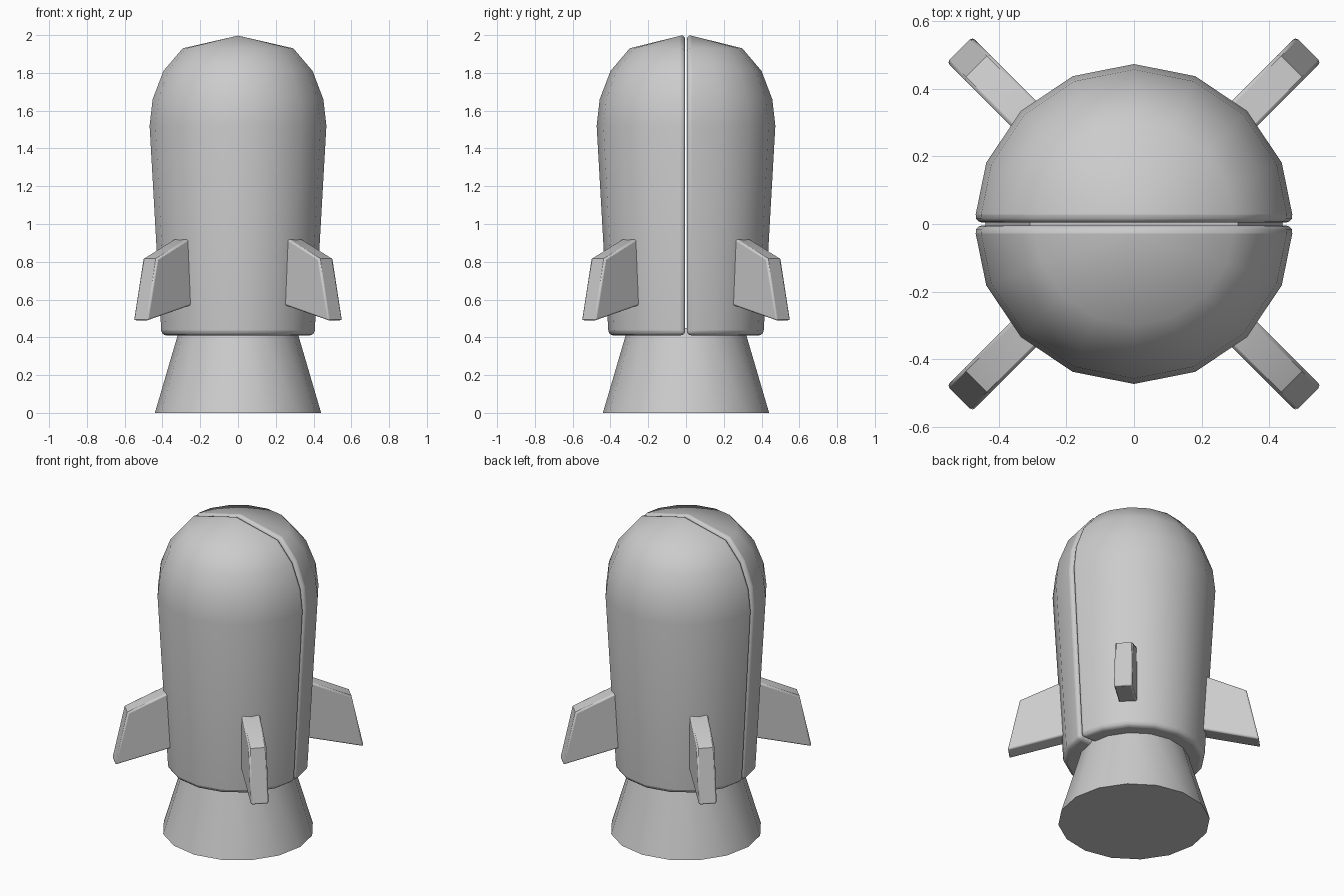
import bpy, bmesh, math
from mathutils import Matrix

if "Cube" in bpy.data.objects:
    bpy.data.objects.remove(bpy.data.objects["Cube"])


def make_object(name, bm, bevel=0.0, segments=1, smooth=50):
    bmesh.ops.recalc_face_normals(bm, faces=bm.faces)
    mesh = bpy.data.meshes.new(name)
    bm.to_mesh(mesh)
    bm.free()
    obj = bpy.data.objects.new(name, mesh)
    bpy.context.collection.objects.link(obj)
    if bevel:
        mod = obj.modifiers.new("Bevel", 'BEVEL')
        mod.width = bevel
        mod.segments = segments
        mod.limit_method = 'ANGLE'
        mod.angle_limit = math.radians(55)
    if smooth:
        bpy.ops.object.select_all(action='DESELECT')
        obj.select_set(True)
        bpy.context.view_layer.objects.active = obj
        bpy.ops.object.shade_smooth_by_angle(angle=math.radians(smooth))
    return obj


def half_shell(name, turn):
    """Half of a 16-sided domed hull, closed on the flat seam side."""
    profile = [(0.41, 0.41), (0.473, 1.52), (0.457, 1.66), (0.40, 1.81), (0.298, 1.93)]
    bm = bmesh.new()
    gap = 0.004
    rings = []
    for r, z in profile:
        rings.append([bm.verts.new((r * math.cos(math.pi * i / 8),
                                    r * math.sin(math.pi * i / 8) + (gap if i in (0, 8) else 0), z))
                      for i in range(9)])
    pole = bm.verts.new((0, gap, 2.003))
    for low, high in zip(rings, rings[1:]):
        for i in range(8):
            bm.faces.new((low[i], low[i + 1], high[i + 1], high[i]))
    for i in range(8):
        bm.faces.new((rings[-1][i], rings[-1][i + 1], pole))
    bm.faces.new(rings[0])
    bm.faces.new([ring[0] for ring in rings] + [pole] + [ring[8] for ring in reversed(rings)])
    bm.transform(Matrix.Rotation(turn, 4, 'Z'))
    return make_object(name, bm, 0.025, 3)


# Two hull halves meeting at a grooved seam
half_shell("back_hull_half", 0)
half_shell("front_hull_half", math.pi)

# Flared nozzle
bm = bmesh.new()
bmesh.ops.create_cone(bm, cap_ends=True, segments=16, radius1=0.44, radius2=0.308, depth=0.45,
                      matrix=Matrix.Translation((0, 0, 0.225)))
make_object("nozzle", bm)

# Four diagonal fins
fin_profile = [(0.33, 0.587), (0.731, 0.488), (0.659, 0.817), (0.43, 0.919), (0.33, 0.919)]
for k in range(4):
    bm = bmesh.new()
    face = bm.faces.new([bm.verts.new((r, -0.053, z)) for r, z in fin_profile])
    ext = bmesh.ops.extrude_face_region(bm, geom=[face], use_keep_orig=True)
    bmesh.ops.translate(bm, vec=(0, 0.106, 0),
                        verts=[v for v in ext["geom"] if isinstance(v, bmesh.types.BMVert)])
    bm.transform(Matrix.Rotation(math.pi / 4 + k * math.pi / 2, 4, 'Z'))
    make_object(f"fin_{k + 1}", bm, 0.01, 2, 30)
